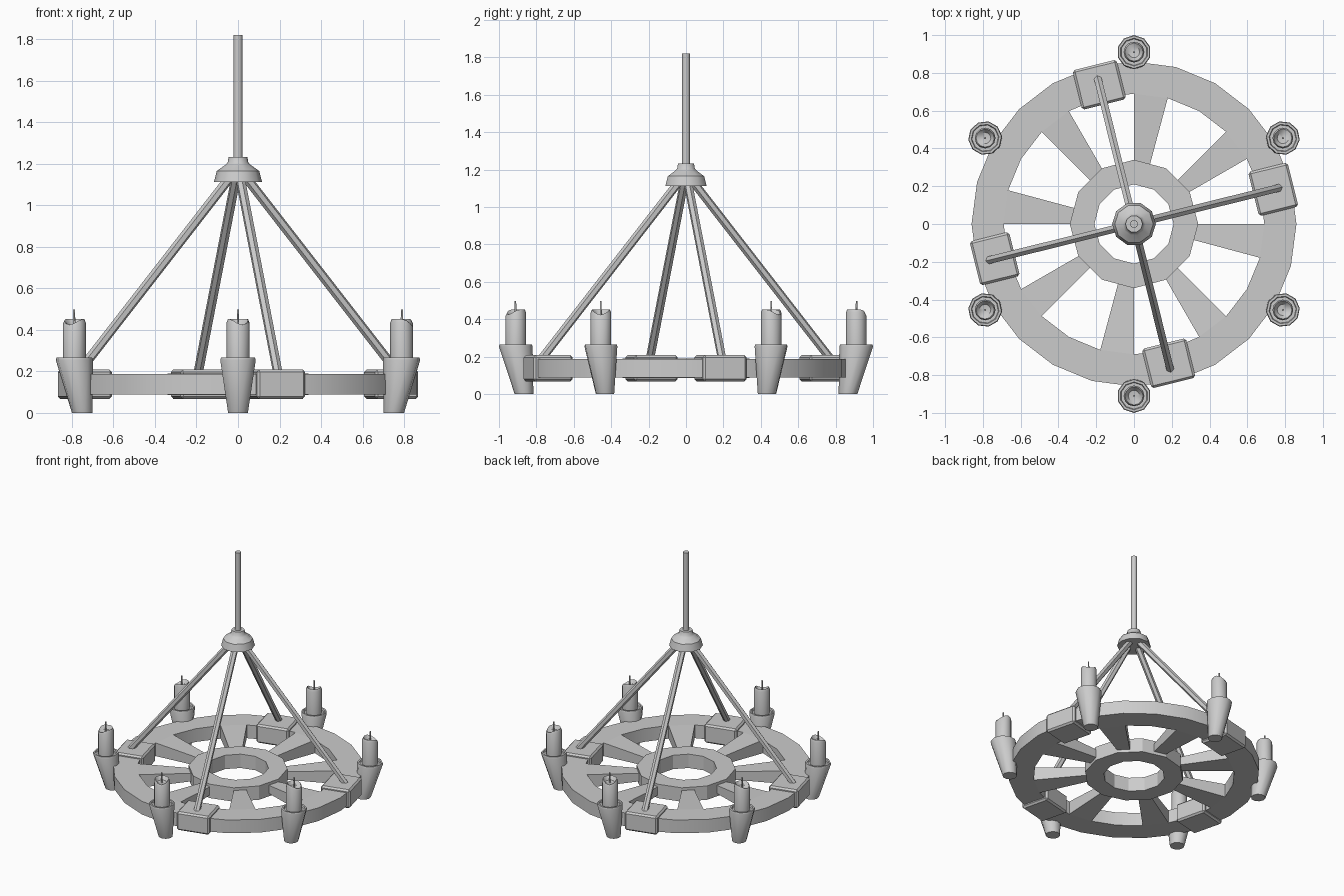
import bpy, bmesh, math
from mathutils import Vector, Matrix

if "Cube" in bpy.data.objects:
    bpy.data.objects.remove(bpy.data.objects["Cube"])

TAU = 2 * math.pi


def finish(name, bm, angle=42):
    bmesh.ops.recalc_face_normals(bm, faces=bm.faces[:])
    me = bpy.data.meshes.new(name)
    bm.to_mesh(me)
    bm.free()
    for p in me.polygons:
        p.use_smooth = True
    me.set_sharp_from_angle(angle=math.radians(angle))
    ob = bpy.data.objects.new(name, me)
    bpy.context.collection.objects.link(ob)
    return ob


def bridge(bm, a, b):
    n = len(a)
    for i in range(n):
        bm.faces.new((a[i], a[(i + 1) % n], b[(i + 1) % n], b[i]))


def loft(name, rings, n, angle=42):
    """Closed stack of horizontal rings given as (x offset, z, radius)."""
    bm = bmesh.new()
    loops = [[bm.verts.new((x + r * math.cos(TAU * i / n), r * math.sin(TAU * i / n), z))
              for i in range(n)] for x, z, r in rings]
    for a, b in zip(loops, loops[1:]):
        bridge(bm, a, b)
    bm.faces.new(loops[0])
    bm.faces.new(loops[-1])
    return finish(name, bm, angle)


def washer(name, r_in, r_out, z0, z1, n):
    """Flat ring with a rectangular section."""
    bm = bmesh.new()
    loops = [[bm.verts.new((r * math.cos(TAU * i / n), r * math.sin(TAU * i / n), z))
              for i in range(n)]
             for r, z in ((r_in, z0), (r_out, z0), (r_out, z1), (r_in, z1))]
    for k in range(4):
        bridge(bm, loops[k], loops[(k + 1) % 4])
    return finish(name, bm, 25)


def turn(ob, deg):
    ob.matrix_world = Matrix.Rotation(math.radians(deg), 4, 'Z')


# wheel rim and hub
washer("wheel_rim", 0.69, 0.86, 0.088, 0.188, 24)
washer("wheel_hub", 0.21, 0.34, 0.085, 0.19, 12)

# eight wedge spokes, thinner toward the hub
for k in range(8):
    bm = bmesh.new()
    ends = []
    for r, z0, z1 in ((0.32, 0.108, 0.168), (0.69, 0.088, 0.188)):
        c, s = r * math.cos(TAU / 24), -r * math.sin(TAU / 24)
        ends.append([bm.verts.new(v) for v in
                     ((r, 0, z0), (c, s, z0), (c, s, z1), (r, 0, z1))])
    bridge(bm, *ends)
    for e in ends:
        bm.faces.new(e)
    turn(finish("spoke", bm, 25), 45 * k)

# four clamps on the rim with slanted hanging rods
for k in range(4):
    deg = 14 + 90 * k
    bm = bmesh.new()
    bmesh.ops.create_cube(bm, size=1, matrix=Matrix.Translation((0.76, 0, 0.138))
                          @ Matrix.Diagonal((0.215, 0.24, 0.14, 1)))
    bmesh.ops.bevel(bm, geom=bm.edges[:], offset=0.012, segments=1, affect='EDGES')
    turn(finish("rim_clamp", bm, 25), deg)

    a, b = Vector((0.795, 0, 0.19)), Vector((0.035, 0, 1.14))
    bm = bmesh.new()
    d = b - a
    bmesh.ops.create_cone(bm, cap_ends=True, segments=6, radius1=0.023, radius2=0.023,
                          depth=d.length, matrix=Matrix.Translation((a + b) / 2)
                          @ d.to_track_quat('Z', 'Y').to_matrix().to_4x4())
    turn(finish("hanging_rod", bm), deg)

# stepped collar and ceiling pole
loft("collar", [(0, 1.112, 0.116), (0, 1.165, 0.102), (0, 1.195, 0.06),
                (0, 1.205, 0.05), (0, 1.232, 0.045)], 10, 38)
loft("ceiling_pole", [(0, 1.2, 0.022), (0, 1.82, 0.022)], 8, 50)


def candle():
    """Candle with a dished top and one melted side."""
    n = 12
    bm = bmesh.new()
    loops = []
    for r, z, dip in ((0.055, 0.25, 0), (0.055, 0.435, 0.02),
                      (0.048, 0.452, 0.028), (0.03, 0.425, 0.004)):
        ring = []
        for i in range(n):
            t = TAU * i / n
            low = dip * max(0, math.cos(t - 0.5)) ** 2
            ring.append(bm.verts.new((0.91 + r * math.cos(t), r * math.sin(t), z - low)))
        loops.append(ring)
    for a, b in zip(loops, loops[1:]):
        bridge(bm, a, b)
    bm.faces.new(loops[0])
    mid = bm.verts.new((0.91, 0, 0.42))
    for i in range(n):
        bm.faces.new((loops[-1][i], loops[-1][(i + 1) % n], mid))
    return finish("candle", bm)


# six leaning cups with candles and wicks
for k in range(6):
    deg = 30 + 60 * k
    turn(loft("candle_cup", [(0.866, 0, 0.05), (0.91, 0.255, 0.09), (0.91, 0.266, 0.086),
                             (0.91, 0.266, 0.074), (0.91, 0.255, 0.07)], 10), deg)
    turn(candle(), deg)
    turn(loft("wick", [(0.91, 0.41, 0.006), (0.912, 0.497, 0.005)], 5, 80), deg)
